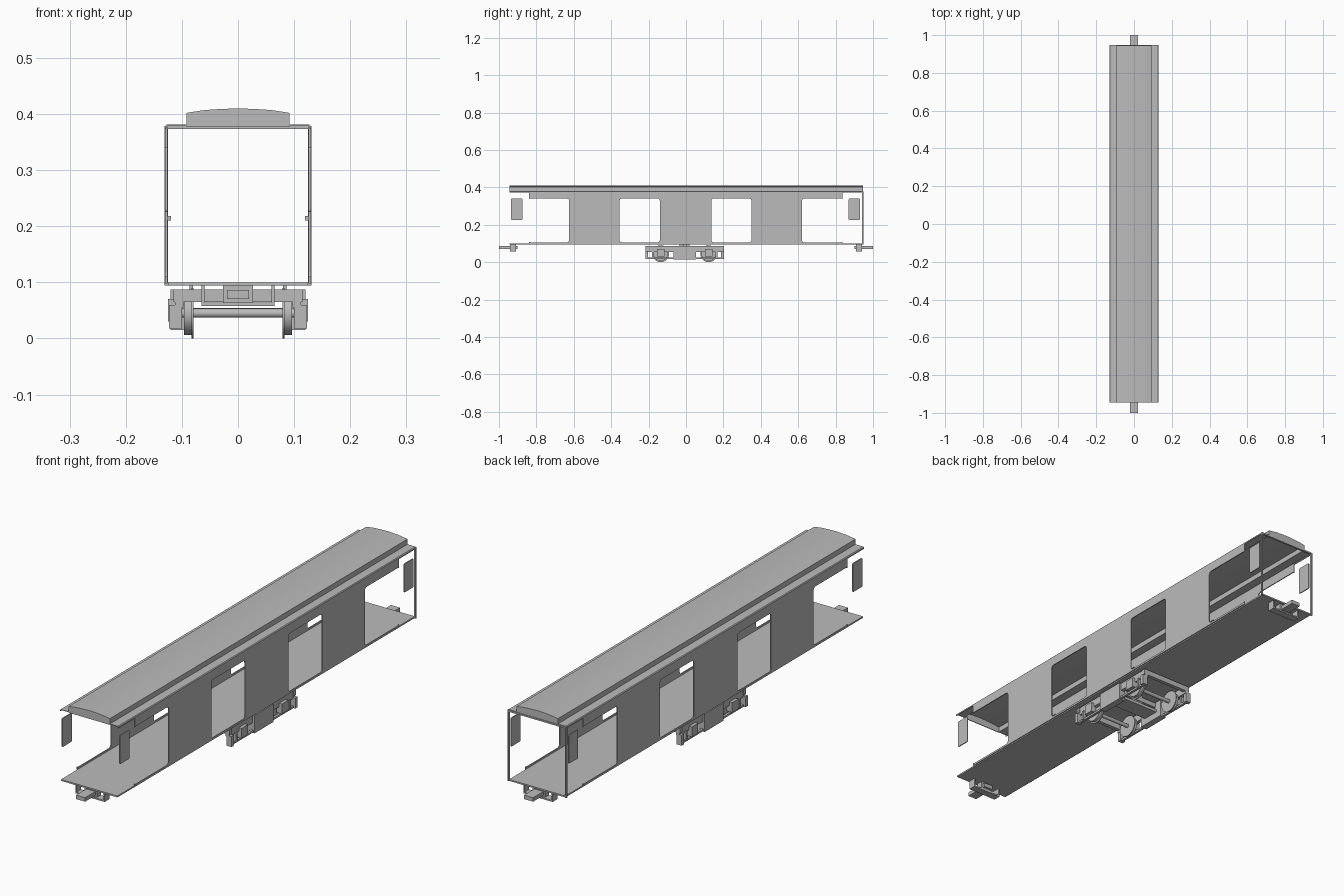
import bpy, bmesh, math
from mathutils import Matrix

cube = bpy.data.objects.get("Cube")
if cube:
    bpy.data.objects.remove(cube)

grey = bpy.data.materials.new("light_grey")
grey.use_nodes = True
grey.diffuse_color = (0.5, 0.5, 0.5, 1)
grey.node_tree.nodes["Principled BSDF"].inputs["Base Color"].default_value = (0.5, 0.5, 0.5, 1)


def finish(name, bm):
    bmesh.ops.recalc_face_normals(bm, faces=bm.faces)
    mesh = bpy.data.meshes.new(name)
    bm.to_mesh(mesh)
    bm.free()
    mesh.materials.append(grey)
    obj = bpy.data.objects.new(name, mesh)
    bpy.context.collection.objects.link(obj)
    return obj


def box(name, x, y, z, radius=0):
    """Box from three (low, high) ranges; radius rounds the edges along x."""
    bm = bmesh.new()
    bmesh.ops.create_cube(bm, size=1)
    for v in bm.verts:
        v.co = [(r[0] + r[1]) / 2 + c * (r[1] - r[0]) for c, r in zip(v.co, (x, y, z))]
    if radius:
        edges = [e for e in bm.edges if abs(e.verts[0].co.x - e.verts[1].co.x) > 1e-5]
        bmesh.ops.bevel(bm, geom=edges, offset=radius, segments=4, profile=0.5, affect="EDGES")
    return finish(name, bm)


def pair(name, x, y, z, radius=0):
    """The same box on both sides of the car."""
    for side, word in ((1, "left"), (-1, "right")):
        box(f"{word}_{name}", sorted((side * x[0], side * x[1])), y, z, radius)


def cylinder_x(name, x, y, z, r, length, sides=24):
    bm = bmesh.new()
    bmesh.ops.create_cone(bm, cap_ends=True, segments=sides, radius1=r, radius2=r, depth=length,
                          matrix=Matrix.Translation((x, y, z)) @ Matrix.Rotation(math.pi / 2, 4, "Y"))
    obj = finish(name, bm)
    bpy.context.view_layer.objects.active = obj
    obj.select_set(True)
    bpy.ops.object.shade_smooth_by_angle(angle=math.radians(35))
    obj.select_set(False)


END = 0.945

# Floor
box("floor", (-0.125, 0.125), (-END, END), (0.094, 0.1))

# Side walls with rounded openings, the outer ones open to the car ends
openings = [(-0.843, -0.625), (-0.355, -0.14), (0.135, 0.35), (0.62, 0.841)]
for side, word in ((1, "left"), (-1, "right")):
    wall = box(word + "_wall", sorted((side * 0.126, side * 0.13)), (-0.84, 0.838), (0.098, 0.378))
    for span in openings:
        cutter = box("opening_cutter", sorted((side * 0.11, side * 0.15)), span, (0.106, 0.34), 0.012)
        cutter.hide_render = True
        mod = wall.modifiers.new("opening", "BOOLEAN")
        mod.operation, mod.solver, mod.object = "DIFFERENCE", "EXACT", cutter
        bpy.context.view_layer.objects.active = wall
        bpy.ops.object.modifier_apply(modifier=mod.name)
        bpy.data.objects.remove(cutter)

# Loose corner panels and inner grips
for y in ((-0.935, -0.875), (0.87, 0.93)):
    pair("corner_panel", (0.126, 0.13), y, (0.225, 0.34), 0.005)
for y in (-0.6, 0.57):
    pair("inner_grip", (0.119, 0.127), (y, y + 0.03), (0.21, 0.218))

# Rear end frame
pair("rear_post", (0.125, 0.131), (0.94, 0.948), (0.094, 0.378))
box("rear_lintel", (-0.131, 0.131), (0.94, 0.948), (0.373, 0.379))

# Hollow stepped roof, swept along the car
half = [(0.13, 0.373), (0.13, 0.378), (0.127, 0.381), (0.092, 0.381), (0.092, 0.402),
        (0.06, 0.407), (0.03, 0.409)]
profile = half + [(0, 0.41)] + [(-x, z) for x, z in reversed(half)]
bm = bmesh.new()
front = [bm.verts.new((x, -END, z)) for x, z in profile]
back = [bm.verts.new((x, END, z)) for x, z in profile]
for i in range(len(profile) - 1):
    bm.faces.new((front[i], back[i], back[i + 1], front[i + 1]))
roof = finish("roof", bm)
if roof.data.polygons[len(half)].normal.z < 0:
    roof.data.flip_normals()
shell = roof.modifiers.new("thickness", "SOLIDIFY")
shell.thickness, shell.offset = 0.003, -1

# Roof end caps
for y, word in ((-END, "front"), (END - 0.003, "rear")):
    bm = bmesh.new()
    outline = [p for p in profile if abs(p[0]) < 0.1 and p[1] > 0.382]
    outline = [(0.092, 0.377)] + outline + [(-0.092, 0.377)]
    face = bm.faces.new([bm.verts.new((x, y, z)) for x, z in outline])
    out = bmesh.ops.extrude_face_region(bm, geom=[face])
    bmesh.ops.translate(bm, vec=(0, 0.003, 0),
                        verts=[g for g in out["geom"] if isinstance(g, bmesh.types.BMVert)])
    finish(word + "_roof_cap", bm)

# Couplers hung in a U-shaped bracket under each end
for s, word in ((-1, "front"), (1, "rear")):
    def along(a, b):
        return sorted((s * a, s * b))
    box(word + "_coupler_shank", (-0.02, 0.02), along(0.9, 1.0), (0.07, 0.086))
    box(word + "_coupler_block", (-0.027, 0.027), along(0.91, 0.935), (0.062, 0.095))
    box(word + "_coupler_bar", (-0.065, 0.065), along(0.91, 0.94), (0.058, 0.064))
    pair(word + "_coupler_hanger", (0.06, 0.065), along(0.91, 0.94), (0.058, 0.095))

# Centre truck: side frames
MID = -0.007
pair("side_beam", (0.097, 0.112), (MID - 0.21, MID + 0.21), (0.055, 0.087))
pair("side_centre", (0.092, 0.12), (MID - 0.06, MID + 0.06), (0.015, 0.087))
pair("lower_rail", (0.105, 0.115), (MID - 0.21, MID + 0.21), (0.018, 0.026))
for s in (-1, 1):
    yc = MID + s * 0.128
    pair("frame_end", (0.1, 0.123), sorted((MID + s * 0.195, MID + s * 0.21)), (0.018, 0.06))
    pair("frame_strut", (0.105, 0.118), sorted((MID + s * 0.165, MID + s * 0.175)), (0.02, 0.06))
    pair("axle_box", (0.1, 0.125), (yc - 0.02, yc + 0.02), (0.03, 0.07))
    box("end_beam", (-0.115, 0.115), sorted((MID + s * 0.195, MID + s * 0.21)), (0.065, 0.087))
    # Wheels with flanges on a shared axle
    cylinder_x("axle", 0, yc, 0.045, 0.008, 0.2, 16)
    for side in (-1, 1):
        cylinder_x("wheel_tread", side * 0.088, yc, 0.045, 0.039, 0.016, 32)
        cylinder_x("wheel_flange", side * 0.081, yc, 0.045, 0.045, 0.004, 32)

# Centre truck: cross beams and pivot
box("bolster", (-0.12, 0.12), (MID - 0.03, MID + 0.03), (0.065, 0.085))
box("lower_cross_beam", (-0.095, 0.095), (MID - 0.035, MID + 0.035), (0.042, 0.054))
box("pivot_block", (-0.027, 0.027), (MID - 0.027, MID + 0.027), (0.06, 0.095))
pair("side_bearing", (0.08, 0.086), (MID - 0.01, MID + 0.01), (0.083, 0.095))
